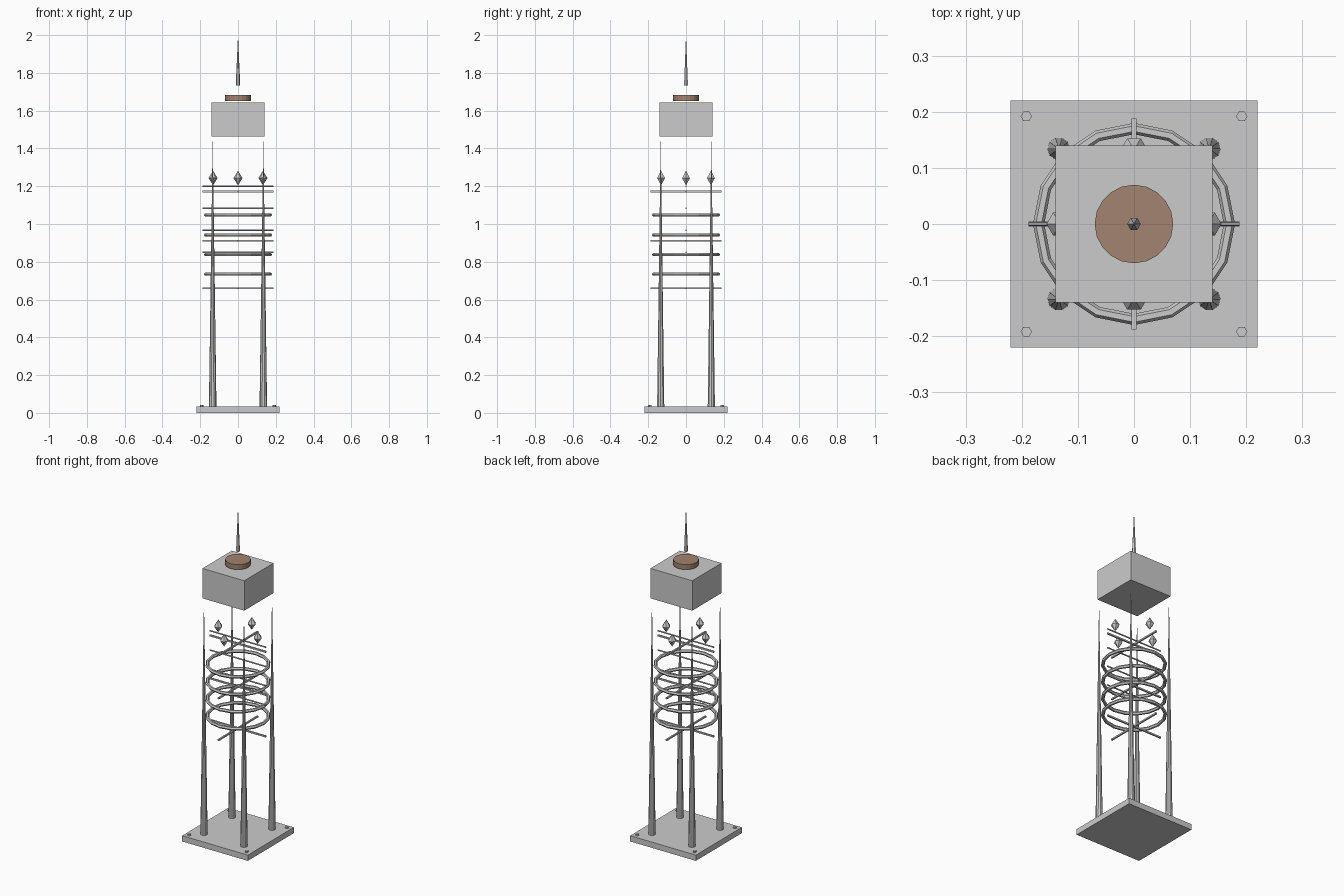
import bpy, bmesh
from math import pi, cos, sin
from mathutils import Matrix, Vector

if "Cube" in bpy.data.objects:
    bpy.data.objects.remove(bpy.data.objects["Cube"])


def finish(name, bm, mat=None):
    bmesh.ops.recalc_face_normals(bm, faces=bm.faces)
    me = bpy.data.meshes.new(name)
    bm.to_mesh(me)
    bm.free()
    ob = bpy.data.objects.new(name, me)
    bpy.context.collection.objects.link(ob)
    if mat:
        me.materials.append(mat)
    return ob


def box(name, lo, hi):
    lo, hi = Vector(lo), Vector(hi)
    bm = bmesh.new()
    bmesh.ops.create_cube(bm, size=1, matrix=Matrix.Translation((lo + hi) / 2)
                          @ Matrix.Diagonal((*(hi - lo), 1)))
    return finish(name, bm)


def lathe(name, x, y, rings, sides, mat=None):
    """Stack of (radius, z) rings; a zero radius makes a point, vertex on +x."""
    bm = bmesh.new()
    loops = []
    for r, z in rings:
        n = sides if r > 0 else 1
        loops.append([bm.verts.new((x + r * cos(2 * pi * i / sides),
                                    y + r * sin(2 * pi * i / sides), z)) for i in range(n)])
    for a, b in zip(loops, loops[1:]):
        for i in range(sides):
            j = (i + 1) % sides
            quad = [a[i % len(a)], a[j % len(a)], b[j % len(b)], b[i % len(b)]]
            bm.faces.new(list(dict.fromkeys(quad)))
    for loop in (loops[0], loops[-1]):
        if len(loop) > 2:
            bm.faces.new(loop)
    return finish(name, bm, mat)


copper = bpy.data.materials.new("copper")
copper.diffuse_color = (0.36, 0.23, 0.16, 1)
copper.use_nodes = True
copper.node_tree.nodes["Principled BSDF"].inputs["Base Color"].default_value = copper.diffuse_color

# Base plate with bolts and four tapering legs
box("base_plate", (-0.22, -0.22, 0), (0.22, 0.22, 0.035))
for sx in (-1, 1):
    for sy in (-1, 1):
        lathe("base_bolt", 0.192 * sx, 0.192 * sy, [(0.01, 0.03), (0.01, 0.042)], 6)
        lathe("leg", 0.134 * sx, 0.134 * sy, [(0.02, 0.035), (0.0, 1.46)], 10)

# Four stacked coil rings
for z in (0.735, 0.838, 0.942, 1.048):
    bpy.ops.mesh.primitive_torus_add(location=(0, 0, z), major_radius=0.17, minor_radius=0.01,
                                     major_segments=16, minor_segments=6)
    bpy.context.object.name = "coil_ring"

# Crossed braces
L, h = 0.188, 0.0045
for z in (0.66, 0.912, 1.172):
    box("brace_x", (-L, -h, z - h), (L, h, z + h))
    box("brace_y", (-h, -L, z - h), (h, L, z + h))

# Single thin cross rods
for z in (0.85, 0.967, 1.083, 1.2):
    bm = bmesh.new()
    bmesh.ops.create_cone(bm, cap_ends=True, segments=6, radius1=0.004, radius2=0.004, depth=2 * L,
                          matrix=Matrix.Translation((0, 0, z)) @ Matrix.Rotation(pi / 2, 4, 'Y'))
    finish("cross_rod", bm)

# Floating crystals
for x, y in ((1, 0), (-1, 0), (0, 1), (0, -1)):
    lathe("crystal", 0.132 * x, 0.132 * y, [(0, 1.205), (0.024, 1.243), (0, 1.282)], 6)

# Head block, cap disc and spire
box("head_block", (-0.14, -0.14, 1.462), (0.14, 0.14, 1.643))
lathe("cap_disc", 0, 0, [(0.07, 1.652), (0.07, 1.682)], 20, copper)
lathe("spire", 0, 0, [(0.012, 1.732), (0, 2.0)], 6)
